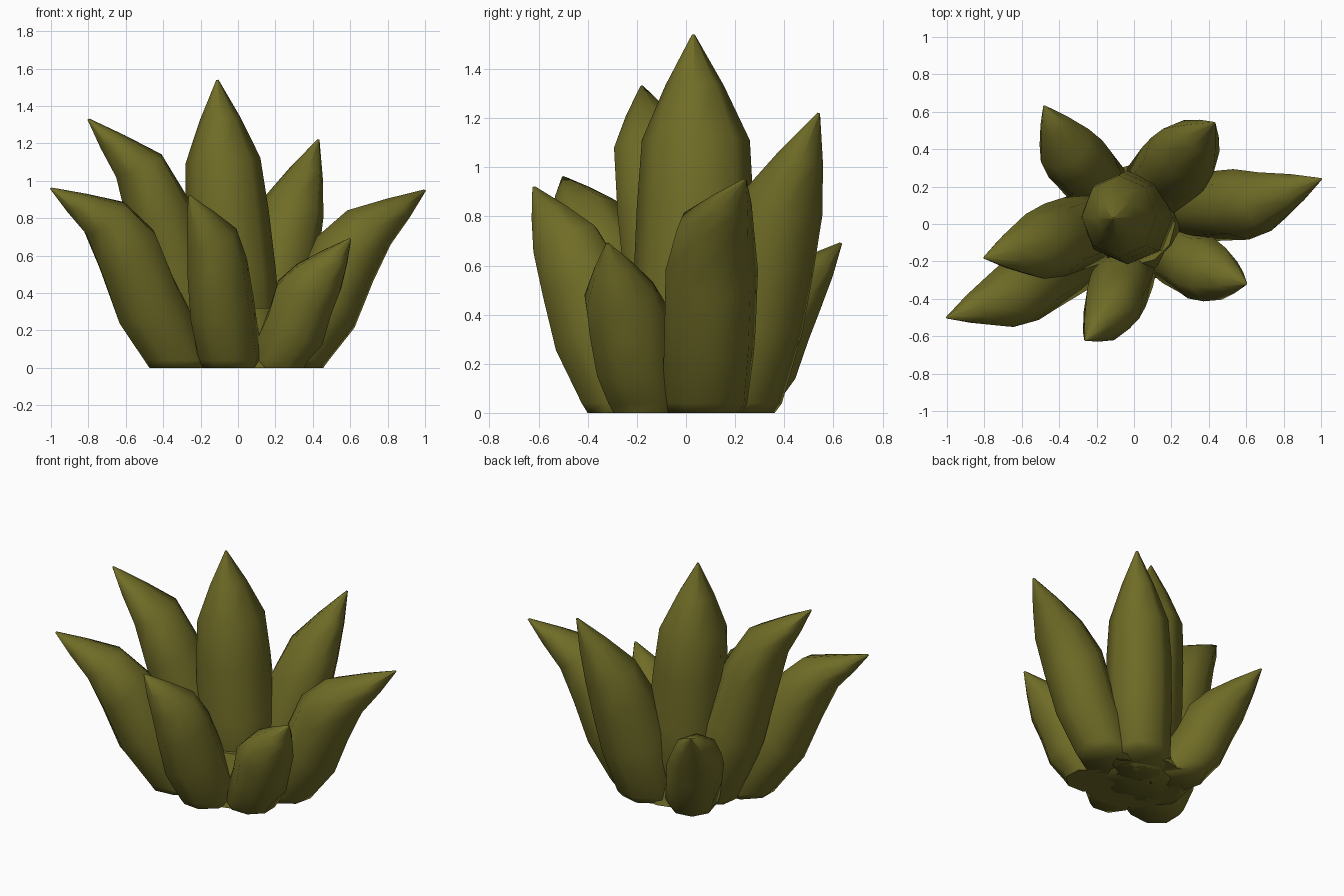
import bpy, bmesh, math
from mathutils import Vector

if "Cube" in bpy.data.objects:
    bpy.data.objects.remove(bpy.data.objects["Cube"])

olive = bpy.data.materials.new("olive green")
olive.diffuse_color = (0.16, 0.15, 0.02, 1)
olive.use_nodes = True
olive.node_tree.nodes["Principled BSDF"].inputs["Base Color"].default_value = olive.diffuse_color
SIDES = 8


def finish(name, bm):
    bmesh.ops.recalc_face_normals(bm, faces=bm.faces)
    mesh = bpy.data.meshes.new(name)
    bm.to_mesh(mesh)
    bm.free()
    obj = bpy.data.objects.new(name, mesh)
    bpy.context.collection.objects.link(obj)
    mesh.materials.append(olive)
    bpy.ops.object.select_all(action='DESELECT')
    obj.select_set(True)
    bpy.context.view_layer.objects.active = obj
    bpy.ops.object.shade_smooth_by_angle(angle=math.radians(60))


def leaf(name, base, shoulder, tip, base_r, mid_r, shoulder_r, bulge=0.02):
    """Pointed leaf; each radius is (radial, sideways)."""
    b, s, t = Vector((*base, 0)), Vector(shoulder), Vector(tip)
    axis = (t - b).normalized()
    flat = Vector((axis.x, axis.y, 0)).normalized()
    side = Vector((0, 0, 1)).cross(flat)
    lean = side.cross(axis)
    up = Vector((0, 0, 0.04))
    upper_r = [m * 0.6 + r * 0.4 + bulge * 0.5 for m, r in zip(mid_r, shoulder_r)]
    # centre, outward direction, radii of each ring
    rings = [(b, flat, [r * 0.86 for r in base_r]),
             (b + up, flat, base_r),
             (b.lerp(s, 0.45), lean, mid_r),
             (b.lerp(s, 0.75) - lean * bulge, lean, upper_r),
             (s, lean, shoulder_r),
             (s.lerp(t, 0.52), lean, [r * 0.54 for r in shoulder_r]),
             (t, lean, (0.006, 0.006))]
    bm = bmesh.new()
    loops = []
    for c, out, (ru, rv) in rings:
        loops.append([bm.verts.new(c + out * ru * math.cos(a) + side * rv * math.sin(a))
                      for a in (2 * math.pi * i / SIDES for i in range(SIDES))])
    for lo, hi in zip(loops, loops[1:]):
        for i in range(SIDES):
            j = (i + 1) % SIDES
            bm.faces.new((lo[i], lo[j], hi[j], hi[i]))
    bm.faces.new(loops[0])
    bm.faces.new(loops[-1])
    finish(name, bm)


# Central upright leaf and the ring of leaning leaves
leaf("centre_leaf", (0, 0.03), (-0.08, 0.04, 1.11), (-0.11, 0.03, 1.54),
     (0.24, 0.24), (0.24, 0.25), (0.20, 0.22), 0.0)
leaf("upper_left_leaf", (-0.17, 0.0), (-0.53, -0.12, 1.08), (-0.80, -0.18, 1.33),
     (0.22, 0.2), (0.2, 0.2), (0.14, 0.18))
leaf("lower_left_leaf", (-0.31, -0.18), (-0.71, -0.41, 0.80), (-1.0, -0.5, 0.96),
     (0.21, 0.18), (0.2, 0.185), (0.14, 0.155), 0.03)
leaf("front_leaf", (-0.04, -0.25), (-0.14, -0.49, 0.70), (-0.26, -0.62, 0.92),
     (0.19, 0.165), (0.2, 0.17), (0.15, 0.135), 0.01)
leaf("front_right_leaf", (0.21, -0.16), (0.43, -0.27, 0.48), (0.60, -0.32, 0.69),
     (0.18, 0.165), (0.18, 0.17), (0.145, 0.155), 0.025)
leaf("right_leaf", (0.28, 0.08), (0.70, 0.12, 0.75), (1.0, 0.24, 0.95),
     (0.21, 0.18), (0.2, 0.19), (0.15, 0.16), 0.03)
leaf("back_right_leaf", (0.11, 0.18), (0.29, 0.39, 0.85), (0.43, 0.54, 1.22),
     (0.23, 0.19), (0.215, 0.2), (0.165, 0.18), 0.01)
leaf("back_left_leaf", (-0.18, 0.19), (-0.37, 0.42, 0.48), (-0.48, 0.63, 0.69),
     (0.2, 0.165), (0.18, 0.17), (0.14, 0.155))

# Solid core joining the leaf bases
core = bmesh.new()
bmesh.ops.create_cone(core, cap_ends=True, segments=12, radius1=0.32, radius2=0.22, depth=0.32)
bmesh.ops.translate(core, verts=core.verts, vec=(0, 0, 0.16))
finish("base_core", core)
